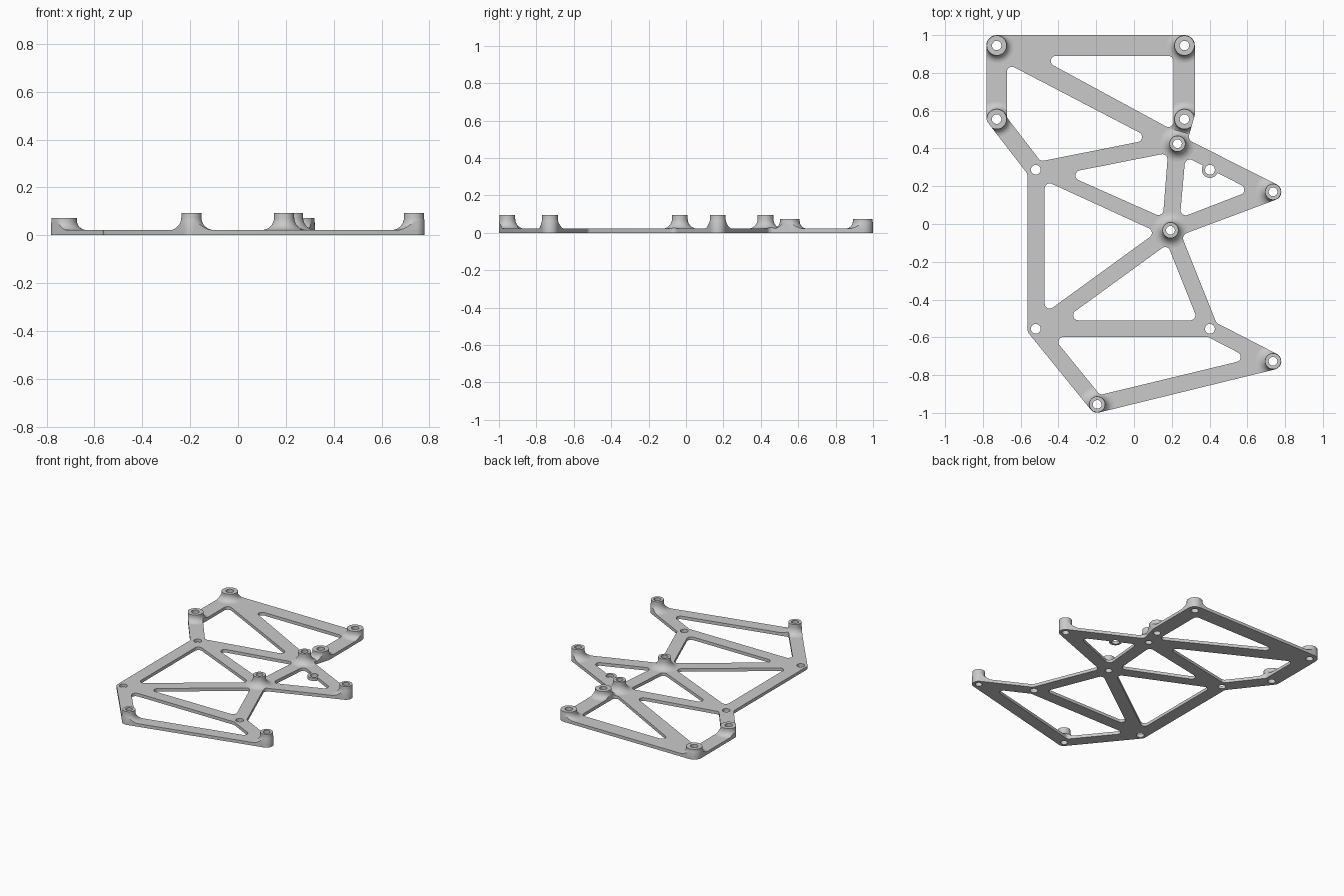
import bpy, bmesh, math
from mathutils import Vector

cube = bpy.data.objects.get("Cube")
if cube:
    bpy.data.objects.remove(cube)

PLATE = 0.022            # plate thickness
THIN, THICK = 0.044, 0.055   # half widths of the struts

grey = bpy.data.materials.new("light_grey")
grey.use_nodes = True
grey.diffuse_color = (0.59, 0.59, 0.59, 1)
grey.node_tree.nodes["Principled BSDF"].inputs["Base Color"].default_value = grey.diffuse_color


def add_object(name, bm):
    bmesh.ops.recalc_face_normals(bm, faces=bm.faces)
    mesh = bpy.data.meshes.new(name)
    bm.to_mesh(mesh)
    bm.free()
    mesh.materials.append(grey)
    ob = bpy.data.objects.new(name, mesh)
    bpy.context.collection.objects.link(ob)
    return ob


def offset_loop(nodes, widths):
    """Push each edge of an anticlockwise loop outward by its own width."""
    pts = [Vector((x, y, 0)) for x, y in nodes]
    n = len(pts)
    normals = []
    for i in range(n):
        d = (pts[(i + 1) % n] - pts[i]).normalized()
        normals.append(Vector((d.y, -d.x, 0)))
    out = []
    for i, p in enumerate(pts):
        a, b, da, db = normals[i - 1], normals[i], widths[i - 1], widths[i]
        det = a.x * b.y - a.y * b.x
        out.append(p + Vector((da * b.y - db * a.y, a.x * db - b.x * da, 0)) / det)
    return out


def round_loop(points, radii, steps=8):
    """Replace each sharp corner by an arc."""
    pts = [Vector((p[0], p[1], 0)) for p in points]
    out = []
    for i, p in enumerate(pts):
        a = (pts[i - 1] - p).normalized()
        b = (pts[(i + 1) % len(pts)] - p).normalized()
        half, r = a.angle(b) / 2, radii[i]
        c = p + (a + b).normalized() * (r / math.sin(half))
        t = r / math.tan(half)
        va, vb = (p + a * t - c).normalized(), (p + b * t - c).normalized()
        out += [c + va.slerp(vb, k / steps) * r for k in range(steps + 1)]
    return out


def prism(name, loops, z0, z1):
    bm = bmesh.new()
    edges = []
    for loop in loops:
        vs = [bm.verts.new((p.x, p.y, z0)) for p in loop]
        edges += [bm.edges.new((vs[i - 1], vs[i])) for i in range(len(vs))]
    bmesh.ops.triangle_fill(bm, edges=edges, use_beauty=True, use_dissolve=False)
    ext = bmesh.ops.extrude_face_region(bm, geom=bm.faces[:])
    moved = [g for g in ext["geom"] if isinstance(g, bmesh.types.BMVert)]
    bmesh.ops.translate(bm, verts=moved, vec=(0, 0, z1 - z0))
    return add_object(name, bm)


def revolve(bm, profile, x, y, segments=40):
    """Closed solid turned from (radius, z) points running from axis to axis."""
    vs = [bm.verts.new((x + r, y, z)) for r, z in profile]
    es = [bm.edges.new(pair) for pair in zip(vs, vs[1:])]
    bmesh.ops.spin(bm, geom=vs + es, cent=(x, y, 0), axis=(0, 0, 1),
                   angle=2 * math.pi, steps=segments, use_duplicate=False)
    bmesh.ops.remove_doubles(bm, verts=bm.verts, dist=1e-5)


def boolean(ob, cutter, operation):
    m = ob.modifiers.new(operation, "BOOLEAN")
    m.operation, m.object, m.solver = operation, cutter, "EXACT"


def finish(ob):
    """Apply the modifiers and shade round surfaces smoothly."""
    graph = bpy.context.evaluated_depsgraph_get()
    mesh = bpy.data.meshes.new_from_object(ob.evaluated_get(graph))
    ob.modifiers.clear()
    ob.data = mesh
    bpy.ops.object.select_all(action="DESELECT")
    ob.select_set(True)
    bpy.context.view_layer.objects.active = ob
    bpy.ops.object.shade_smooth_by_angle(angle=math.radians(35))


# Mounting points
thick_posts = {"back_right": (-0.727, 0.945), "back_left": (0.267, 0.945),
               "mid_right": (-0.727, 0.555), "mid_left": (0.267, 0.555)}
thin_posts = {"upper_hub": (0.23, 0.425), "upper_tip": (0.736, 0.17),
              "centre_hub": (0.193, -0.033), "lower_tip": (0.736, -0.727),
              "front_tip": (-0.195, -0.955)}
RIGHT_UP, RIGHT_LOW = (-0.52, 0.287), (-0.52, -0.555)
LEFT_UP, LEFT_LOW = (0.402, 0.287), (0.402, -0.555)
T, K = thin_posts, thick_posts

# Plate outline: node, width of the edge that follows, corner radius
outline = [
    (K["back_right"], THICK, THICK), (K["mid_right"], 0.048, THICK),
    (RIGHT_UP, THIN, 0.03), (RIGHT_LOW, THIN, THIN),
    (T["front_tip"], THIN, THIN), (T["lower_tip"], THIN, THIN),
    (LEFT_LOW, THIN, 0.03), (T["centre_hub"], THIN, 0.03),
    (T["upper_tip"], THIN, THIN), (T["upper_hub"], 0.047, 0.03),
    (K["mid_left"], THICK, THICK), (K["back_left"], THICK, THICK)]
nodes, widths, radii = zip(*outline)
outer = round_loop(offset_loop(nodes, widths), radii)

# Windows between the struts
windows = [
    [(-0.673, 0.85), (-0.673, 0.564), (-0.494, 0.332), (0.096, 0.449)],
    [(-0.52, 0.89), (0.209, 0.89), (0.209, 0.495)],
    [(-0.372, 0.267), (0.18, 0.376), (0.153, 0.034)],
    [(-0.473, 0.23), (0.121, -0.042), (-0.473, -0.474)],
    [(0.177, -0.107), (0.338, -0.51), (-0.378, -0.51)],
    [(-0.43, -0.598), (0.391, -0.598), (0.615, -0.713), (-0.18, -0.905)],
    [(0.272, 0.357), (0.243, 0.032), (0.623, 0.178)]]
loops = [outer] + [round_loop(w, [0.027] * len(w)) for w in windows]

plate = prism("plate", loops, 0, PLATE)
trim = prism("trim_helper", loops, -0.1, 0.2)

# Screw holes through everything
bm = bmesh.new()
for places, r in ((thick_posts.values(), 0.025), (thin_posts.values(), 0.023),
                  ((RIGHT_UP, RIGHT_LOW, LEFT_UP, LEFT_LOW), 0.026)):
    for x, y in places:
        revolve(bm, [(0, -0.1), (r, -0.1), (r, 0.2), (0, 0.2)], x, y)
holes = add_object("hole_helper", bm)
boolean(plate, holes, "DIFFERENCE")
parts = [plate]

# Posts with flared feet trimmed to the plate outline
for posts, r, flare, top in ((thick_posts, 0.053, 0.04, 0.073),
                             (thin_posts, 0.042, 0.052, 0.094)):
    profile = [(0, 0.01), (r + flare, 0.01)]
    for k in range(9):
        a = math.pi / 2 * k / 8
        profile.append((r + flare * (1 - math.sin(a)), PLATE + flare * (1 - math.cos(a))))
    profile += [(r, top), (0, top)]
    for name, (x, y) in posts.items():
        bm = bmesh.new()
        revolve(bm, profile, x, y)
        post = add_object(name + "_post", bm)
        boolean(post, trim, "INTERSECT")
        boolean(post, holes, "DIFFERENCE")
        parts.append(post)

# Flat ring around the hole that overhangs a window
bm = bmesh.new()
lo, hi = 0.0005, PLATE - 0.0005
revolve(bm, [(0, lo), (0.043, lo), (0.043, hi), (0, hi)], *LEFT_UP)
ring = add_object("hole_ring", bm)
boolean(ring, holes, "DIFFERENCE")
parts.append(ring)

for part in parts:
    finish(part)
for helper in (trim, holes):
    bpy.data.objects.remove(helper)
